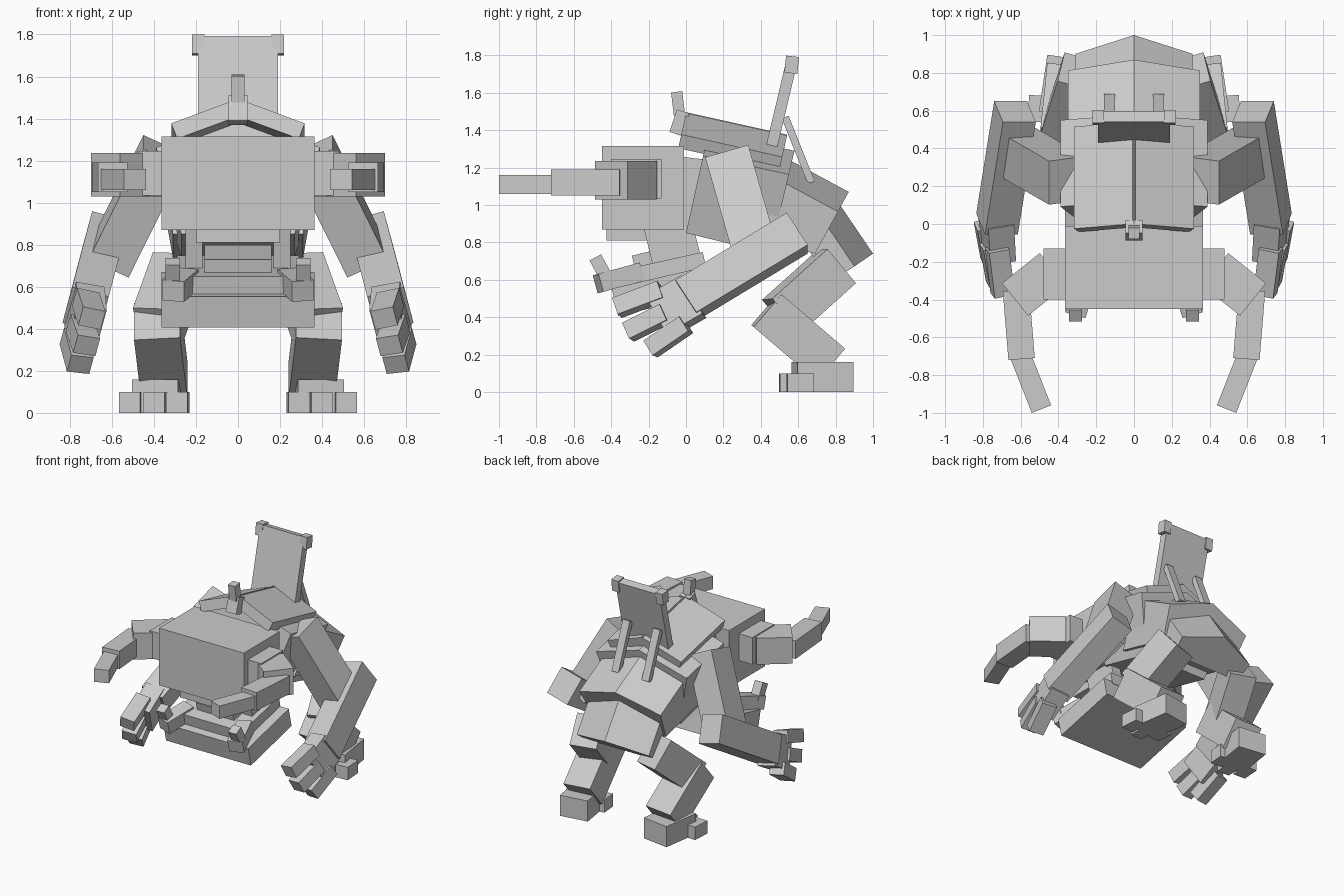
import bpy
import bmesh
from mathutils import Vector

cube = bpy.data.objects.get("Cube")
if cube:
    bpy.data.objects.remove(cube)

grey = bpy.data.materials.new("plain_grey")
grey.use_nodes = True
grey.diffuse_color = (0.6, 0.6, 0.6, 1)
grey.node_tree.nodes["Principled BSDF"].inputs["Base Color"].default_value = (0.6, 0.6, 0.6, 1)


def make(name, verts, faces):
    mesh = bpy.data.meshes.new(name)
    mesh.from_pydata(verts, [], faces)
    mesh.materials.append(grey)
    obj = bpy.data.objects.new(name, mesh)
    bpy.context.collection.objects.link(obj)
    # make every face point outwards
    bm = bmesh.new()
    bm.from_mesh(mesh)
    bmesh.ops.recalc_face_normals(bm, faces=bm.faces)
    bm.to_mesh(mesh)
    bm.free()


BOX = [(0, 1, 2, 3), (7, 6, 5, 4)] + [(i, (i + 1) % 4, (i + 1) % 4 + 4, i + 4) for i in range(4)]


def beam(name, a, b, w, h, hint=(1, 0, 0)):
    """Box running from a to b; w lies along the hint axis, h across it."""
    a, b, hint = Vector(a), Vector(b), Vector(hint)
    d = (b - a).normalized()
    u = (hint - d * hint.dot(d)).normalized()
    v = d.cross(u)
    verts = [p + u * su * w / 2 + v * sv * h / 2
             for p in (a, b)
             for su, sv in ((-1, -1), (1, -1), (1, 1), (-1, 1))]
    make(name, verts, BOX)


def pair(name, a, b, w, h, hint=(1, 0, 0)):
    """Left and right copies of a beam."""
    for side, s in (("left", 1), ("right", -1)):
        flip = lambda p: (p[0] * s, p[1], p[2])
        beam(f"{side}_{name}", flip(a), flip(b), w, h, flip(hint))


def block(name, x, y, z):
    xc, yc = (x[0] + x[1]) / 2, (y[0] + y[1]) / 2
    beam(name, (xc, yc, z[0]), (xc, yc, z[1]), x[1] - x[0], y[1] - y[0])


def ridged(name, half, low_half, drop, front, back, back_low, front_low):
    """Body segment with a roof-like back, given by its side outline (y, z)."""
    verts = []
    for top, low in ((front, front_low), (back, back_low)):
        top, low = Vector((0, *top)), Vector((0, *low))
        eave = top + (low - top).normalized() * drop
        wide, narrow = Vector((half, 0, 0)), Vector((low_half, 0, 0))
        verts += [top, eave + wide, low + narrow, low - narrow, eave - wide]
    faces = [(0, 1, 2, 3, 4), (9, 8, 7, 6, 5)]
    faces += [(i, (i + 1) % 5, (i + 1) % 5 + 5, i + 5) for i in range(5)]
    make(name, verts, faces)


# Body segments, with a two-sided shell on top
pair("back_shell", (0.142, -0.02, 1.4), (0.142, 0.52, 1.28), 0.345, 0.08, (0.93, 0, -0.36))
ridged("chest", 0.39, 0.27, 0.13, (0.12, 1.39), (0.58, 1.29), (0.45, 0.74), (0.0, 0.85))
ridged("abdomen", 0.35, 0.31, 0.12, (0.48, 1.28), (0.87, 1.07), (0.69, 0.74), (0.25, 0.85))
ridged("pelvis", 0.31, 0.29, 0.12, (0.81, 1.02), (1.0, 0.74), (0.78, 0.59), (0.58, 0.86))

# Head
block("head", (-0.365, 0.365), (-0.45, -0.01), (0.87, 1.315))
block("upper_palate", (-0.2, 0.2), (-0.425, -0.05), (0.81, 0.88))
beam("neck", (0, -0.05, 1.08), (0, 0.2, 1.05), 0.5, 0.36)

# Lower jaw
beam("jaw", (0, -0.38, 0.48), (0, 0.12, 0.597), 0.73, 0.15)
beam("jaw_gum", (0, -0.35, 0.6), (0, 0.1, 0.7), 0.58, 0.1)
beam("tongue", (0, -0.28, 0.69), (0, 0.0, 0.76), 0.32, 0.08)
pair("jaw_hinge", (0.21, -0.03, 0.62), (0.21, -0.11, 0.95), 0.08, 0.26)
pair("tusk_base", (0.24, -0.25, 0.64), (0.31, -0.47, 0.58), 0.11, 0.1)
pair("tusk", (0.31, -0.42, 0.6), (0.31, -0.485, 0.72), 0.07, 0.07)

# Curved horns
UP = (0, 0, 1)
pair("horn_root", (0.34, -0.265, 1.14), (0.48, -0.265, 1.14), 0.21, 0.27, UP)
pair("horn_bend", (0.43, -0.24, 1.133), (0.63, -0.4, 1.133), 0.205, 0.22, UP)
pair("horn_middle", (0.625, -0.35, 1.12), (0.595, -0.715, 1.12), 0.14, 0.14, UP)
pair("horn_tip", (0.6, -0.7, 1.11), (0.49, -0.98, 1.11), 0.1, 0.11, UP)

# Crest at the front of the shell
beam("crest_base", (0, -0.055, 1.38), (0, -0.015, 1.5), 0.09, 0.07)
beam("crest_spike", (0, -0.035, 1.48), (0, -0.05, 1.605), 0.06, 0.06)

# Tall back plate with corner knobs and props
beam("back_plate", (0, 0.455, 1.3), (0, 0.57, 1.785), 0.38, 0.06)
pair("plate_knob", (0.19, 0.56, 1.705), (0.19, 0.57, 1.795), 0.06, 0.07)
pair("plate_prop", (0.13, 0.53, 1.47), (0.13, 0.67, 1.12), 0.06, 0.04)

# Arms, rolled so that the outer edge is higher
ROLL = (0.96, 0, 0.26)
pair("upper_arm", (0.355, 0.23, 1.245), (0.615, 0.38, 0.72), 0.21, 0.24)
pair("forearm", (0.63, 0.595, 0.85), (0.725, 0.0, 0.49), 0.18, 0.21, ROLL)
pair("palm", (0.73, 0.04, 0.51), (0.72, -0.15, 0.4), 0.14, 0.24, ROLL)
for label, start, end in (
    ("upper", (0.725, -0.13, 0.54), (0.695, -0.37, 0.45)),
    ("middle", (0.755, -0.11, 0.42), (0.72, -0.31, 0.32)),
    ("lower", (0.785, 0.0, 0.36), (0.75, -0.19, 0.23)),
):
    pair(label + "_finger", start, end, 0.11, 0.095, ROLL)

# Legs, turned slightly outwards
pair("thigh", (0.29, 0.805, 0.67), (0.385, 0.51, 0.405), 0.2, 0.24, (0.97, 0, -0.2))
pair("shin", (0.385, 0.43, 0.44), (0.35, 0.77, 0.15), 0.22, 0.23)
pair("foot", (0.35, 0.88, 0.08), (0.395, 0.58, 0.08), 0.22, 0.16)
for label, x, front in (("inner", 0.29, 0.56), ("middle", 0.4, 0.5), ("outer", 0.515, 0.54)):
    pair(label + "_toe", (x - 0.01, 0.68, 0.05), (x, front, 0.05), 0.1, 0.1)
